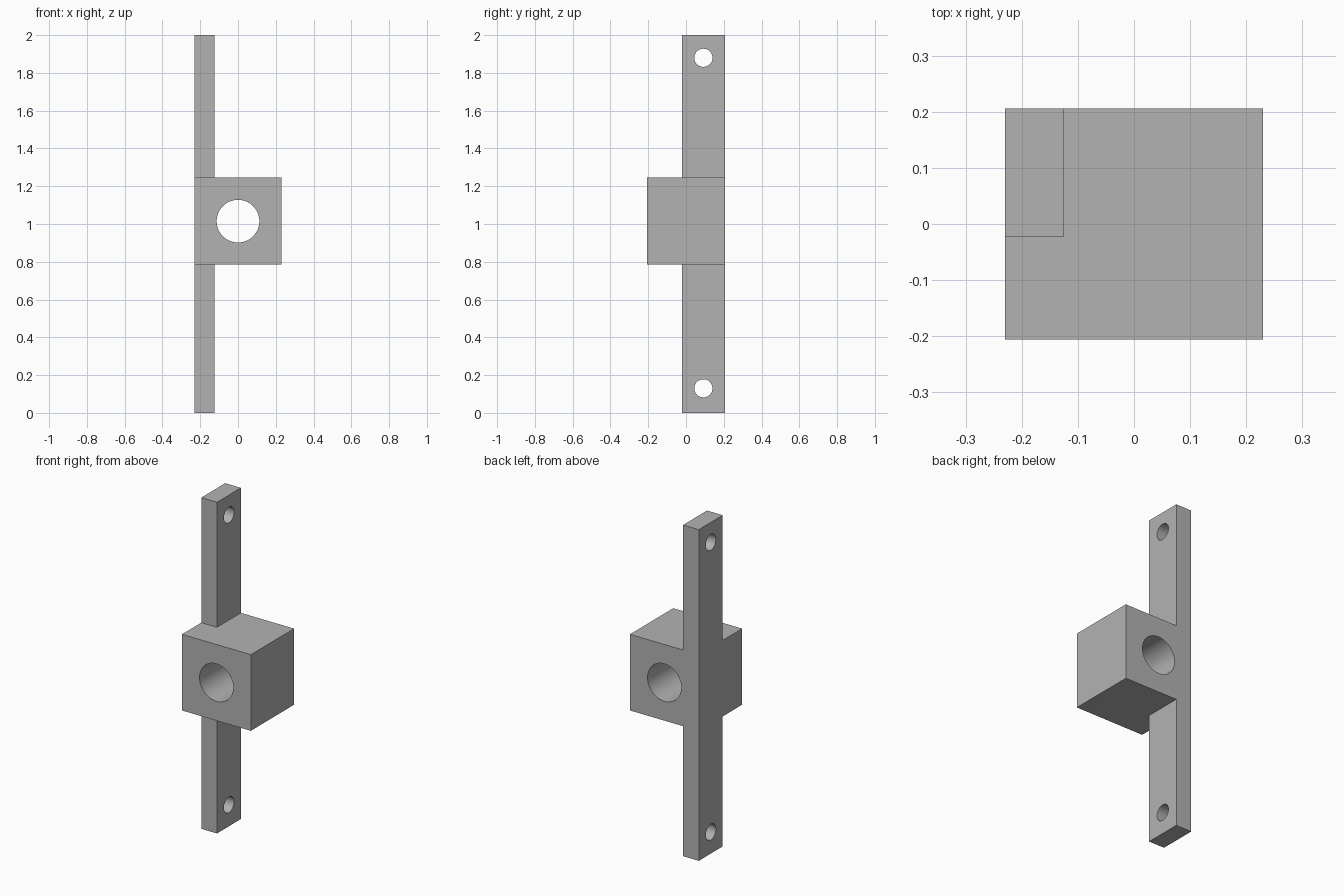
import bpy
import math

if "Cube" in bpy.data.objects:
    bpy.data.objects.remove(bpy.data.objects["Cube"])

grey = bpy.data.materials.new("plain grey")
grey.use_nodes = True
grey.diffuse_color = (0.45, 0.45, 0.45, 1)
grey.node_tree.nodes["Principled BSDF"].inputs["Base Color"].default_value = (0.45, 0.45, 0.45, 1)

BACK = 0.206    # shared rear plane
SIDE = -0.23    # shared right-hand plane
BORE_Z = 1.015


def box(name, low, high):
    centre = [(a + b) / 2 for a, b in zip(low, high)]
    bpy.ops.mesh.primitive_cube_add(size=1, location=centre)
    ob = bpy.context.object
    ob.name = name
    ob.scale = [b - a for a, b in zip(low, high)]
    bpy.ops.object.transform_apply(location=True, rotation=True, scale=True)
    ob.data.materials.append(grey)
    return ob


def drill(name, radius, location, rotation):
    bpy.ops.mesh.primitive_cylinder_add(vertices=64, radius=radius, depth=1,
                                        location=location, rotation=rotation)
    ob = bpy.context.object
    ob.name = name
    ob.data.materials.append(grey)
    return ob


def combine(target, tool, operation):
    mod = target.modifiers.new(tool.name, 'BOOLEAN')
    mod.operation = operation
    mod.solver = 'EXACT'
    mod.object = tool
    bpy.context.view_layer.objects.active = target
    bpy.ops.object.modifier_apply(modifier=mod.name)
    bpy.data.objects.remove(tool)


# Bearing block with the mounting bar fused into its rear corner
bracket = box("mounting_bracket", (SIDE, -BACK, BORE_Z - 0.23), (-SIDE, BACK, BORE_Z + 0.23))
bar = box("mounting_bar", (SIDE, -0.022, 0), (-0.125, BACK, 2))
combine(bracket, bar, 'UNION')

# Main bore, front to back
bore = drill("main_bore", 0.113, (0, 0, BORE_Z), (math.pi / 2, 0, 0))
combine(bracket, bore, 'DIFFERENCE')

# Bolt holes through the bar, side to side
for label, z in (("lower", 0.13), ("upper", 1.88)):
    hole = drill(label + "_bolt_hole", 0.048, (SIDE, 0.092, z), (0, math.pi / 2, 0))
    combine(bracket, hole, 'DIFFERENCE')

bpy.ops.object.select_all(action='DESELECT')
bracket.select_set(True)
bpy.context.view_layer.objects.active = bracket
bpy.ops.object.shade_smooth_by_angle(angle=math.radians(30))
